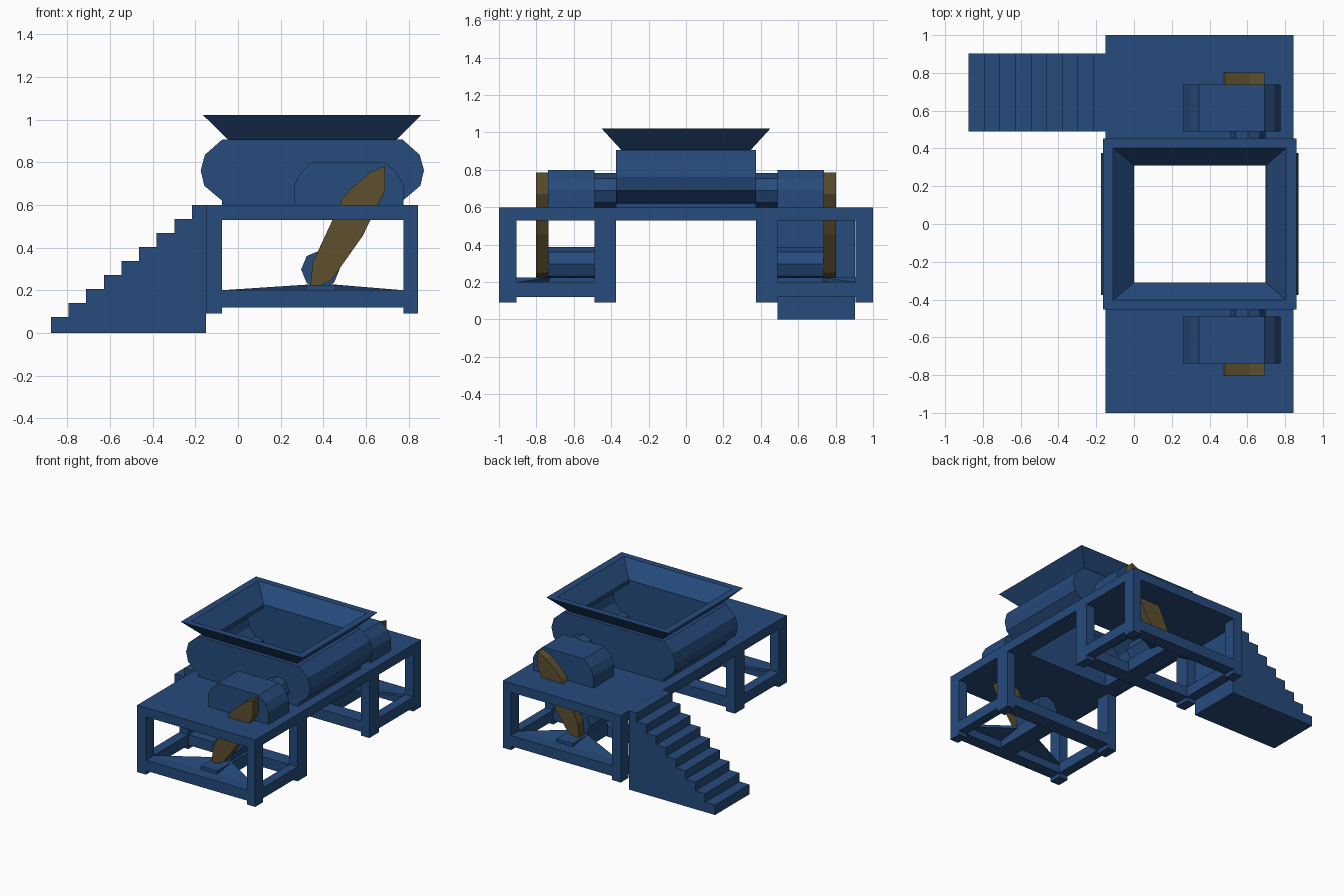
import bpy, bmesh, math

if "Cube" in bpy.data.objects:
    bpy.data.objects.remove(bpy.data.objects["Cube"])


def material(name, rgb):
    m = bpy.data.materials.new(name)
    m.diffuse_color = (*rgb, 1)
    m.use_nodes = True
    m.node_tree.nodes["Principled BSDF"].inputs["Base Color"].default_value = m.diffuse_color
    return m


BLUE = material("machine_blue", (0.019, 0.07, 0.2))
BROWN = material("guard_olive_brown", (0.11, 0.08, 0.027))


def make(name, verts, faces, mat=BLUE):
    me = bpy.data.meshes.new(name)
    me.from_pydata(verts, [], faces)
    bm = bmesh.new()
    bm.from_mesh(me)
    bmesh.ops.recalc_face_normals(bm, faces=bm.faces)
    bm.to_mesh(me)
    bm.free()
    me.materials.append(mat)
    ob = bpy.data.objects.new(name, me)
    bpy.context.collection.objects.link(ob)
    return ob


def prism(name, profile, y0, y1, mat=BLUE):
    """Extrude an (x, z) profile along y."""
    n = len(profile)
    verts = [(x, y, z) for y in (y0, y1) for x, z in profile]
    faces = [tuple(range(n)), tuple(range(n, 2 * n))]
    faces += [(i, (i + 1) % n, n + (i + 1) % n, n + i) for i in range(n)]
    return make(name, verts, faces, mat)


def box(name, x0, x1, y0, y1, z0, z1):
    return prism(name, [(x0, z0), (x1, z0), (x1, z1), (x0, z1)], y0, y1)


def ring(name, loops):
    """Rectangular ring skinned through (x0, x1, y0, y1, z) loops, closed."""
    verts, faces, n = [], [], len(loops)
    for x0, x1, y0, y1, z in loops:
        verts += [(x0, y0, z), (x1, y0, z), (x1, y1, z), (x0, y1, z)]
    for k in range(n):
        a, b = 4 * k, 4 * ((k + 1) % n)
        faces += [(a + i, a + (i + 1) % 4, b + (i + 1) % 4, b + i) for i in range(4)]
    return make(name, verts, faces)


def octagon(cx, cz, r):
    return [(cx + r * math.cos(i * math.pi / 4), cz + r * math.sin(i * math.pi / 4))
            for i in range(8)]


def rect_ring(name, o, i, z0, z1):
    return ring(name, [(*o, z0), (*o, z1), (*i, z1), (*i, z0)])


# Deck with discharge opening
rect_ring("deck", (-0.15, 0.845, -1, 1), (0, 0.7, -0.31, 0.31), 0.53, 0.6)

# Hopper funnel with flat rim
ring("hopper", [(-0.045, 0.742, -0.345, 0.345, 0.905), (-0.165, 0.86, -0.452, 0.452, 1.022),
                (-0.11, 0.805, -0.403, 0.403, 1.022), (0, 0.7, -0.31, 0.31, 0.905)])

# Shredder chamber: two rounded side shells and two end walls
left = [(-0.075, 0.6), (-0.075, 0.62), (-0.158, 0.69), (-0.175, 0.762), (-0.155, 0.835), (-0.075, 0.906)]
inner = [(0, 0.906), (0, 0.88), (-0.065, 0.87), (-0.12, 0.815), (-0.135, 0.762),
         (-0.12, 0.705), (-0.065, 0.645), (0, 0.635), (0, 0.6)]


def flip(pts):
    return [(0.697 - x, z) for x, z in reversed(pts)]


prism("chamber_left_shell", left + inner, -0.34, 0.34)
prism("chamber_right_shell", flip(left + inner), -0.34, 0.34)

guard = [(0.34, 0.225), (0.39, 0.225), (0.44, 0.25), (0.585, 0.455), (0.69, 0.67), (0.69, 0.785),
         (0.615, 0.75), (0.53, 0.675), (0.49, 0.63), (0.35, 0.33)]
housing = [(0.262, 0.6), (0.775, 0.6), (0.775, 0.695), (0.745, 0.75), (0.69, 0.8),
           (0.345, 0.8), (0.29, 0.745), (0.262, 0.69)]

for s, side in ((-1, "front"), (1, "back")):
    prism(side + "_chamber_wall", left + flip(left), s * 0.31, s * 0.375)
    # Drive train
    prism(side + "_shaft", octagon(0.603, 0.69, 0.092), s * 0.37, s * 0.495)
    prism(side + "_gearbox", housing, s * 0.49, s * 0.738)
    prism(side + "_motor", octagon(0.386, 0.297, 0.09), s * 0.49, s * 0.738)
    prism(side + "_belt_guard", guard, s * 0.736, s * 0.802, BROWN)
    # Legs
    for x0, x1, lr in ((-0.15, -0.075, "left"), (0.775, 0.845, "right")):
        for y0, y1, io in ((0.375, 0.49, "inner"), (0.905, 1.0, "outer")):
            box(f"{side}_{lr}_{io}_leg", x0, x1, s * y0, s * y1, 0.09, 0.53)
    # Lower rails, motor crossbar and sloped gusset plate
    ya, yb = sorted((s * 0.375, s * 1.0))
    yc, yd = sorted((s * 0.49, s * 0.905))
    rect_ring(side + "_lower_rails", (-0.15, 0.845, ya, yb), (-0.075, 0.775, yc, yd), 0.12, 0.2)
    box(side + "_motor_crossbar", 0.32, 0.46, s * 0.49, s * 0.905, 0.13, 0.225)
    plate = [(-0.075, 0.905, 0.2), (0.775, 0.905, 0.2), (0.46, 0.73, 0.226), (0.32, 0.73, 0.226)]
    verts = [(x, s * y, z - d) for d in (0, 0.02) for x, y, z in plate]
    make(side + "_gusset_plate", verts, [(0, 1, 2, 3), (4, 5, 6, 7)] +
         [(i, (i + 1) % 4, 4 + (i + 1) % 4, 4 + i) for i in range(4)])

# Access stairs
steps = [(-0.15, 0)]
steps.append((-0.877, 0))
for i in range(9):
    z = 0.075 + i * 0.0656
    x = -0.877 + i * 0.0826
    steps += [(x, z), (min(x + 0.0826, -0.15), z)]
prism("access_stairs", steps, 0.49, 0.903)
